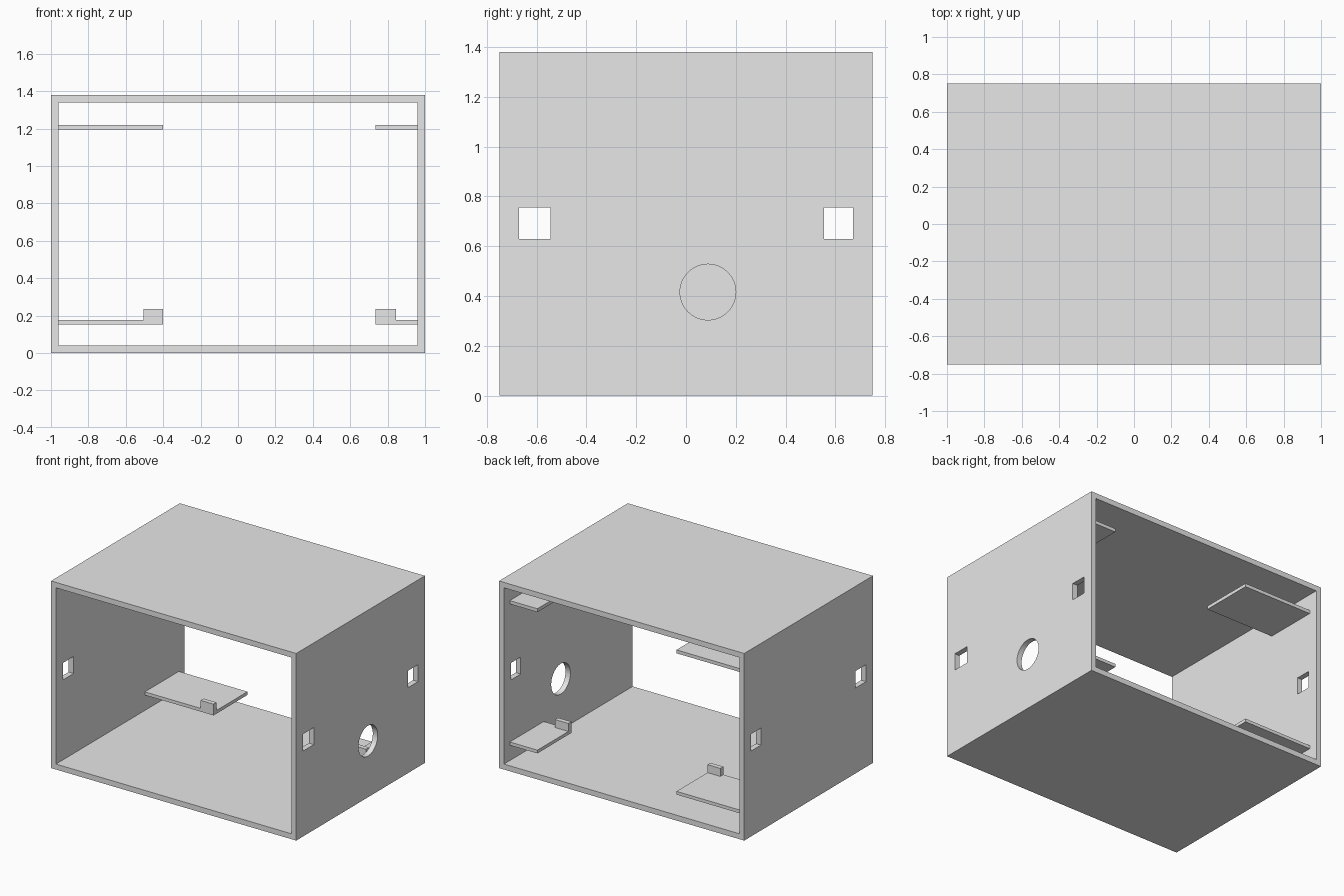
import bpy
import math

cube = bpy.data.objects.get("Cube")
if cube:
    bpy.data.objects.remove(cube, do_unlink=True)

W, D, H, T = 1.0, 0.75, 1.38, 0.04   # half width, half depth, height, wall thickness

grey = bpy.data.materials.new("light grey")
grey.use_nodes = True
grey.diffuse_color = (0.8, 0.8, 0.8, 1)
bsdf = next(n for n in grey.node_tree.nodes if n.type == 'BSDF_PRINCIPLED')
bsdf.inputs["Base Color"].default_value = (0.8, 0.8, 0.8, 1)


def box(name, x, y, z):
    """Box spanning the given (min, max) ranges."""
    spans = (x, y, z)
    bpy.ops.mesh.primitive_cube_add(size=1, location=[(a + b) / 2 for a, b in spans])
    obj = bpy.context.object
    obj.name = name
    obj.scale = [b - a for a, b in spans]
    bpy.ops.object.transform_apply(location=True, rotation=False, scale=True)
    obj.data.materials.append(grey)
    return obj


def cut(target, cutter):
    """Subtract the cutter, then discard it."""
    cutter.hide_render = True
    mod = target.modifiers.new("cut", 'BOOLEAN')
    mod.operation, mod.solver, mod.object = 'DIFFERENCE', 'EXACT', cutter
    bpy.context.view_layer.objects.active = target
    bpy.ops.object.modifier_apply(modifier=mod.name)
    bpy.data.objects.remove(cutter, do_unlink=True)


# Case: a sleeve open at the front and back
case = box("case", (-W, W), (-D, D), (0, H))
cut(case, box("opening_cutter", (-W + T, W - T), (-1, 1), (T, H - T)))

# Square slots through both side walls
for y in ((-0.67, -0.545), (0.555, 0.67)):
    cut(case, box("slot_cutter", (-1.2, 1.2), y, (0.63, 0.755)))

# Round port through the left wall only
bpy.ops.mesh.primitive_cylinder_add(vertices=64, radius=0.112, depth=0.2,
                                    location=(W, 0.088, 0.416),
                                    rotation=(0, math.pi / 2, 0))
port = bpy.context.object
port.data.materials.append(grey)
cut(case, port)

# Ledges on both inner walls, the lower ones with a small stop at the front edge
front, back = 0.286, 0.682
for side, ledge_x, stop_x in (("right", (-W + T, -0.4), (-0.505, -0.4)),
                              ("left", (0.735, W - T), (0.735, 0.845))):
    box(side + "_upper_ledge", ledge_x, (front, back), (1.195, 1.22))
    box(side + "_lower_ledge", ledge_x, (front, back), (0.153, 0.177))
    box(side + "_ledge_stop", stop_x, (front, front + 0.035), (0.177, 0.236))

# Smooth the port wall while keeping every corner crisp
bpy.ops.object.select_all(action='DESELECT')
case.select_set(True)
bpy.context.view_layer.objects.active = case
bpy.ops.object.shade_smooth_by_angle(angle=math.radians(30))
